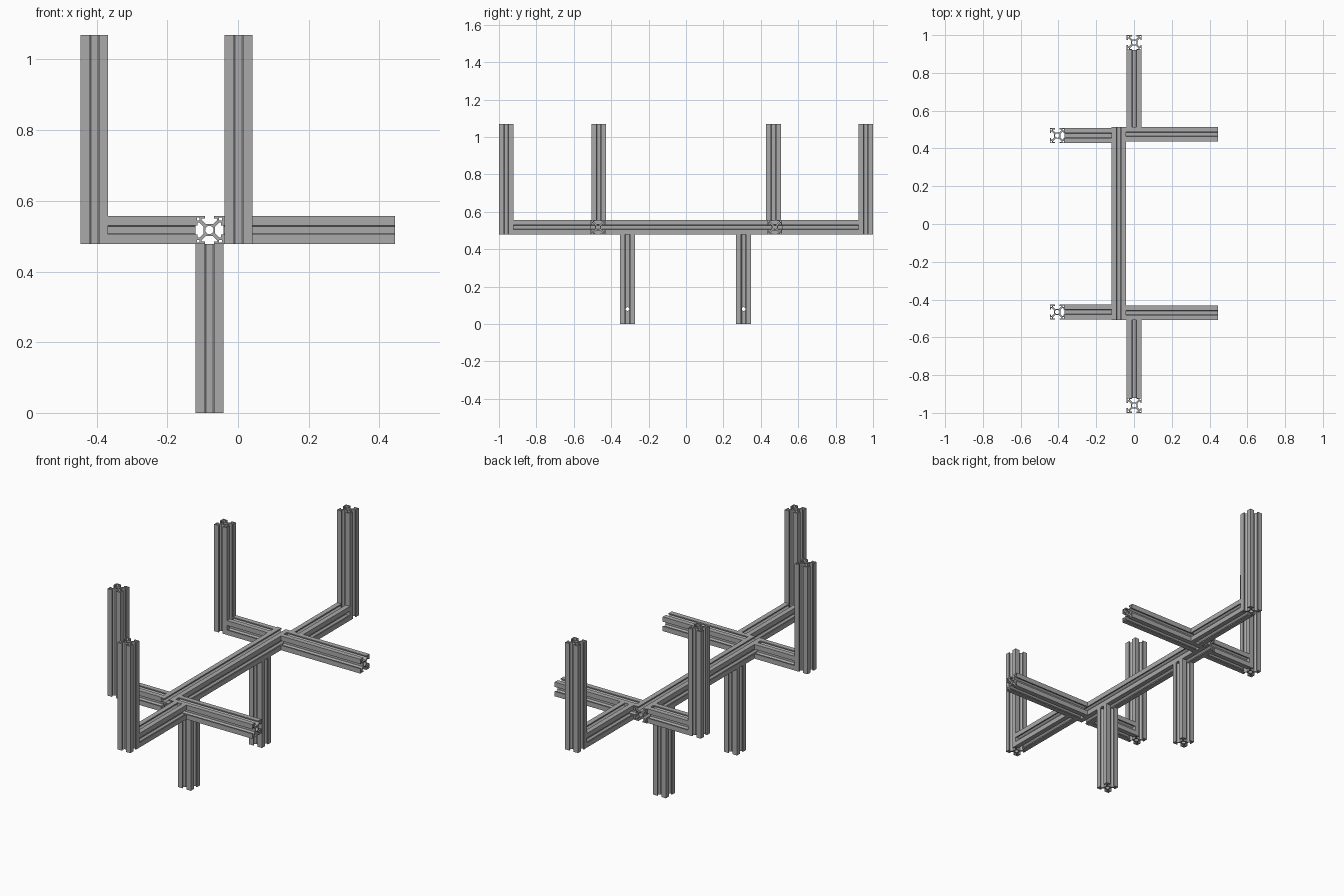
import bpy, bmesh, math
from mathutils import Vector

cube = bpy.data.objects.get("Cube")
if cube:
    bpy.data.objects.remove(cube, do_unlink=True)

H = 0.0394          # half width of the slotted bar
Z0, Z1 = 0.478, 1.07  # underside of the frame, top of the posts
ZC = Z0 + H

metal = bpy.data.materials.new("grey_aluminium")
metal.use_nodes = True
grey = (0.4, 0.4, 0.4, 1)
metal.diffuse_color = grey
metal.node_tree.nodes["Principled BSDF"].inputs["Base Color"].default_value = grey


def quarter_turns(points):
    """Repeat a corner outline around the four corners."""
    out = []
    for _ in range(4):
        out += points
        points = [(-y, x) for x, y in points]
    return out


# Cross-section: outer outline, central bore, four hollow corners
half = [(0.42, 0.25), (0.72, 0.55), (0.84, 0.55), (0.84, 0.32), (1, 0.32)]
outline = quarter_turns(half + [(1, 1)] + [(y, x) for x, y in reversed(half)])
bore = [(0.3 * math.cos(a * math.pi / 8), 0.3 * math.sin(a * math.pi / 8)) for a in range(16)]
corners = [[(sx * x, sy * y) for x, y in ((0.7, 0.7), (0.9, 0.7), (0.9, 0.9), (0.7, 0.9))]
           for sx in (-1, 1) for sy in (-1, 1)]


def bar(name, start, end):
    """Extrude the slotted section between two points."""
    start, end = Vector(start), Vector(end)
    curve = bpy.data.curves.new(name + "_section", "CURVE")
    curve.dimensions = "2D"
    curve.fill_mode = "BOTH"
    curve.extrude = (end - start).length / 2
    for loop in [outline, bore] + corners:
        spline = curve.splines.new("POLY")
        spline.points.add(len(loop) - 1)
        for p, (x, y) in zip(spline.points, loop):
            p.co = (x * H, y * H, 0, 1)
        spline.use_cyclic_u = True
    helper = bpy.data.objects.new(name + "_section", curve)
    mesh = bpy.data.meshes.new_from_object(helper)
    bpy.data.objects.remove(helper)
    bpy.data.curves.remove(curve)
    # Weld the caps to the walls
    bm = bmesh.new()
    bm.from_mesh(mesh)
    bmesh.ops.remove_doubles(bm, verts=bm.verts, dist=0.00005)
    bmesh.ops.recalc_face_normals(bm, faces=bm.faces)
    for f in bm.faces:
        f.smooth = False
    bm.to_mesh(mesh)
    bm.free()
    mesh.name = name
    mesh.materials.clear()
    mesh.materials.append(metal)
    obj = bpy.data.objects.new(name, mesh)
    obj.location = (start + end) / 2
    obj.rotation_euler = (end - start).to_track_quat("Z", "Y").to_euler()
    bpy.context.collection.objects.link(obj)
    return obj


def drill(obj, y, z):
    """Cut a round hole through a leg from side to side."""
    bpy.ops.mesh.primitive_cylinder_add(vertices=16, radius=0.01, depth=0.3,
                                        location=(obj.location.x, y, z),
                                        rotation=(0, math.pi / 2, 0))
    cutter = bpy.context.object
    cutter.hide_render = True
    cutter.data.materials.append(metal)
    mod = obj.modifiers.new("bolt_hole", "BOOLEAN")
    mod.operation = "DIFFERENCE"
    mod.solver = "EXACT"
    mod.object = cutter
    bpy.context.view_layer.objects.active = obj
    bpy.ops.object.modifier_apply(modifier=mod.name)
    bpy.data.objects.remove(cutter, do_unlink=True)


# Long spine running front to back
SPINE_X = -0.081
bar("spine_beam", (SPINE_X, -0.509, ZC), (SPINE_X, 0.514, ZC))

# Per end: side sign, cross arm y, side arm y, leg y, inner end of the end arm
ends = (("front", -1, -0.470, -0.466, -0.313, -0.509),
        ("back", 1, 0.475, 0.468, 0.308, 0.514))
for label, s, right_y, left_y, leg_y, inner in ends:
    # Long and short cross arms
    bar(label + "_long_cross_arm", (SPINE_X + H, right_y, ZC), (0.444, right_y, ZC))
    bar(label + "_short_cross_arm", (-0.446 + 2 * H, left_y, ZC), (SPINE_X - H, left_y, ZC))
    # Upright at the end of the short arm
    bar(label + "_side_post", (-0.446 + H, left_y, Z0), (-0.446 + H, left_y, Z1))
    # Arm and upright at the far end
    bar(label + "_end_arm", (0.001, inner, ZC), (0.001, s * (1 - 2 * H), ZC))
    bar(label + "_end_post", (0.001, s * (1 - H), Z0), (0.001, s * (1 - H), Z1))
    # Leg with bolt hole
    leg = bar(label + "_leg", (SPINE_X, leg_y, 0), (SPINE_X, leg_y, Z0))
    drill(leg, leg_y, 0.08)
